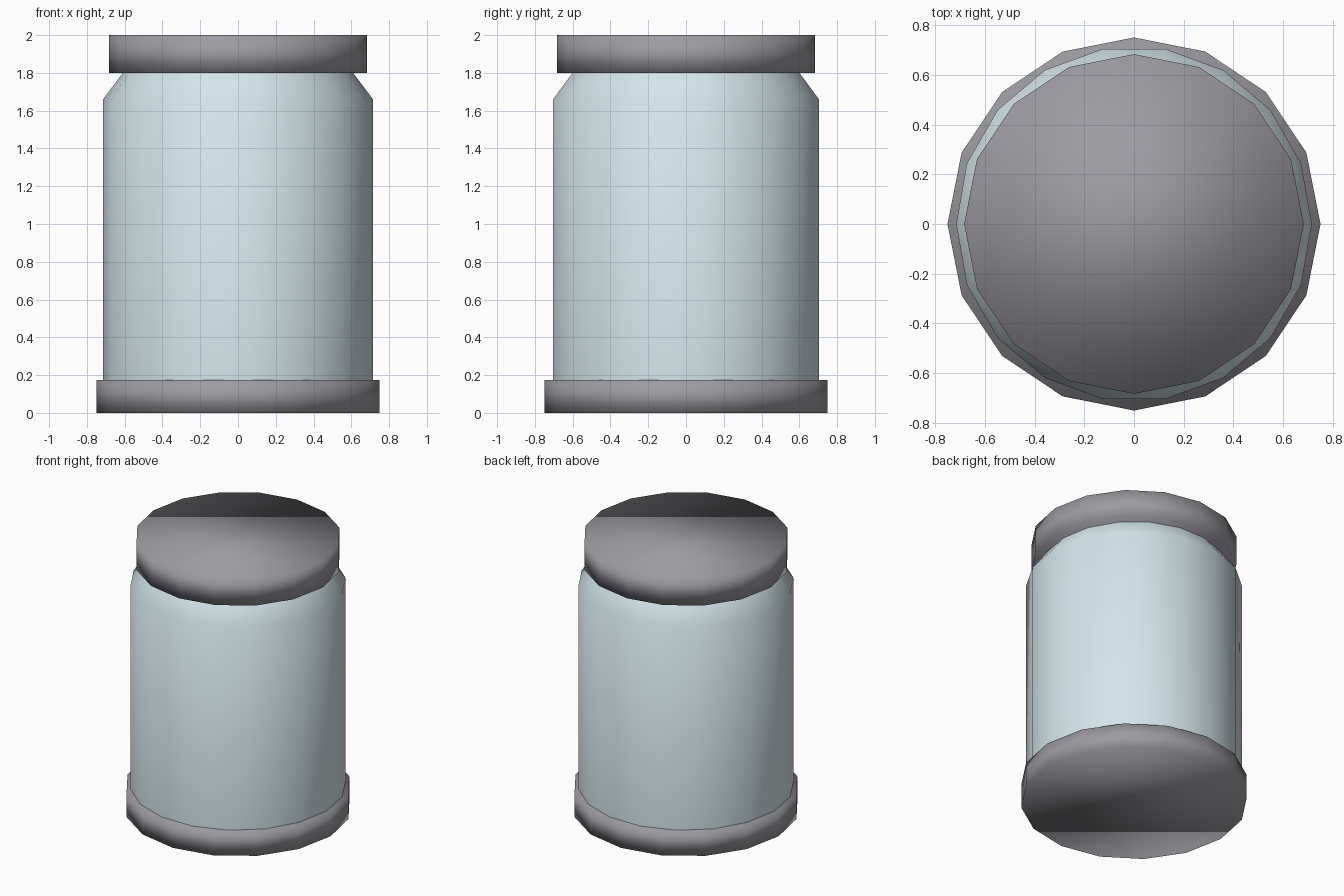
import bpy, bmesh, math

if "Cube" in bpy.data.objects:
    bpy.data.objects.remove(bpy.data.objects["Cube"])

def material(name, rgb):
    m = bpy.data.materials.new(name)
    m.diffuse_color = (*rgb, 1)
    m.use_nodes = True
    m.node_tree.nodes["Principled BSDF"].inputs["Base Color"].default_value = m.diffuse_color
    return m

def lathe(name, profile, sides, mat=None, smooth_angle=None):
    """Closed solid of stacked rings from (radius, z) pairs, with a vertex on +x."""
    bm = bmesh.new()
    rings = [[bm.verts.new((r * math.cos(2 * math.pi * i / sides),
                            r * math.sin(2 * math.pi * i / sides), z))
              for i in range(sides)] for r, z in profile]
    for low, high in zip(rings, rings[1:]):
        for i in range(sides):
            j = (i + 1) % sides
            bm.faces.new((low[i], low[j], high[j], high[i]))
    bm.faces.new(rings[0][::-1])
    bm.faces.new(rings[-1])
    mesh = bpy.data.meshes.new(name)
    bm.to_mesh(mesh)
    bm.free()
    obj = bpy.data.objects.new(name, mesh)
    bpy.context.collection.objects.link(obj)
    if mat:
        mesh.materials.append(mat)
    bpy.ops.object.select_all(action='DESELECT')
    obj.select_set(True)
    bpy.context.view_layer.objects.active = obj
    if smooth_angle:
        bpy.ops.object.shade_smooth_by_angle(angle=math.radians(smooth_angle))
    else:
        bpy.ops.object.shade_smooth()
    return obj

metal = material("dark_metal", (0.33, 0.33, 0.36))
glass = material("pale_glass", (0.66, 0.79, 0.83))

# Base disc
lathe("base", [(0.75, 0), (0.75, 0.175)], 16, metal)
# Glass body with sloped shoulder
lathe("glass_body", [(0.715, 0.17), (0.715, 1.66), (0.61, 1.80)], 18, glass, 45)
# Lid disc
lathe("lid", [(0.683, 1.80), (0.683, 2.0)], 16, metal)
